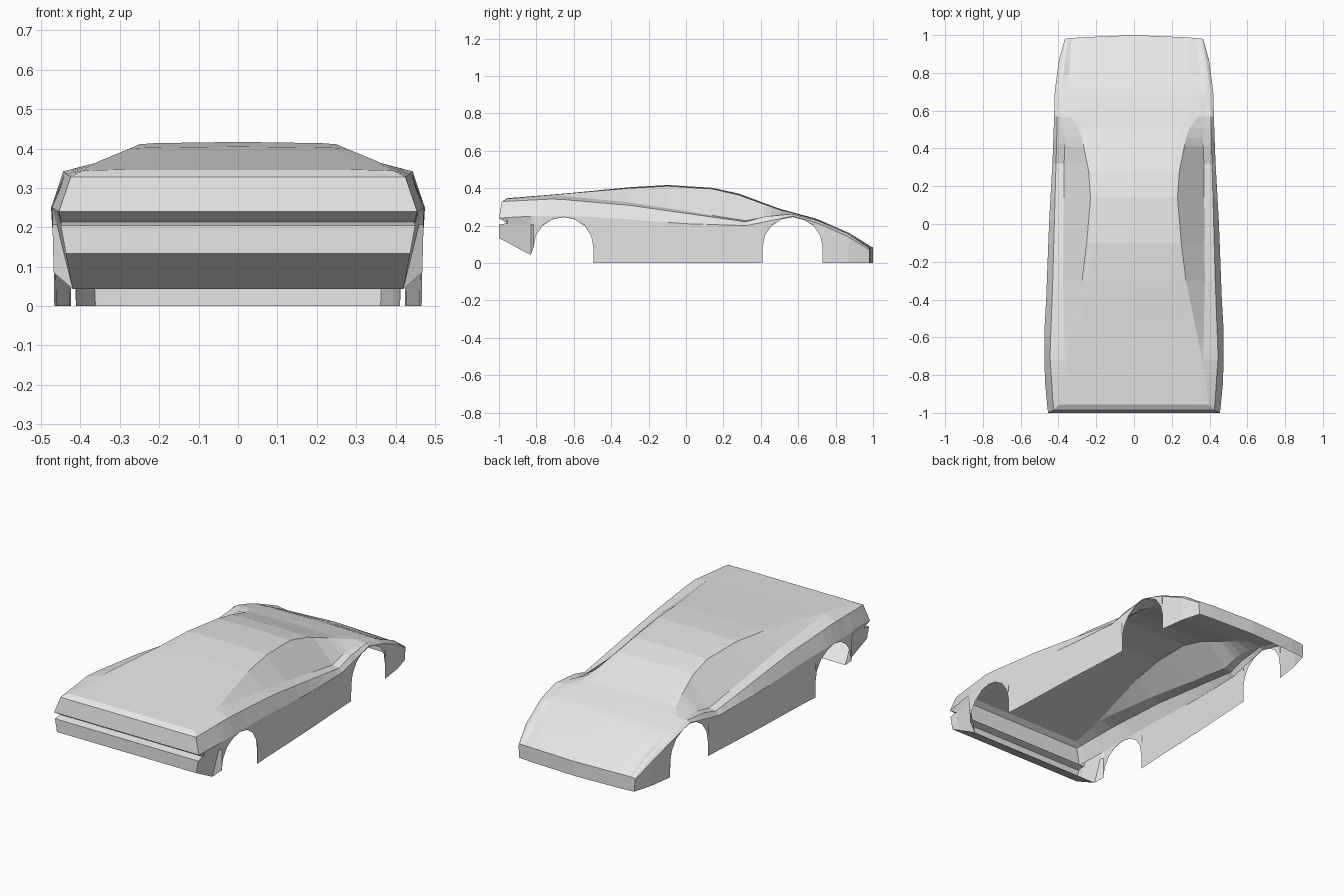
import bpy, bmesh, math
from mathutils import Vector

if "Cube" in bpy.data.objects:
    bpy.data.objects.remove(bpy.data.objects["Cube"], do_unlink=True)

paint = bpy.data.materials.new("light_grey_paint")
paint.use_nodes = True
GREY = (0.8, 0.8, 0.8, 1)
paint.diffuse_color = GREY
paint.node_tree.nodes["Principled BSDF"].inputs["Base Color"].default_value = GREY

# Lengthwise body lines: (y, half width, height)
CROWN = [(-.955, 0, .346), (-.68, 0, .368), (-.3, 0, .405), (-.1, 0, .417), (.14, 0, .402),
         (.28, 0, .372), (.5, 0, .29), (.7, 0, .236), (.87, 0, .162), (.98, 0, .082)]
ROOF_EDGE = [(-.955, .37, .345), (-.7, .358, .366), (-.3, .275, .4), (-.1, .25, .411), (.14, .23, .396),
             (.28, .24, .364), (.5, .285, .284), (.56, .34, .27), (.7, .35, .232), (.98, .33, .08)]
WINDOW_BASE = [(-.955, .395, .344), (-.7, .367, .363), (-.3, .375, .324), (.32, .37, .226),
               (.45, .365, .252), (.55, .385, .265), (.7, .385, .229), (.87, .365, .156), (.98, .35, .079)]
SHOULDER = [(-.955, .428, .33), (-.7, .445, .343), (-.3, .43, .308), (.32, .413, .22),
            (.42, .41, .248), (.57, .407, .262), (.7, .403, .225), (.87, .382, .153), (.98, .362, .077)]
BELT = [(-.955, .46, .243), (-.83, .472, .25), (-.57, .475, .25), (-.4, .465, .24), (0, .45, .21),
        (.32, .432, .2), (.42, .428, .22), (.57, .423, .251), (.7, .42, .215), (.87, .397, .14), (.98, .366, .07)]

REAR_AXLE, FRONT_AXLE, ARCH_R, ARCH_Z = -.655, .57, .16, .085


def on_line(line, y):
    """Half width and height of a body line at y."""
    for (ya, xa, za), (yb, xb, zb) in zip(line, line[1:]):
        if y <= yb + 1e-6:
            t = (y - ya) / (yb - ya)
            return xa + (xb - xa) * t, za + (zb - za) * t
    return line[-1][1:]


def lower_edge(y):
    """Height of the bottom edge: wheel arches, rear valance or sill."""
    for axle in (REAR_AXLE, FRONT_AXLE):
        d = abs(y - axle)
        if d < ARCH_R + 1e-4:
            return ARCH_Z + math.sqrt(max(0, ARCH_R ** 2 - d ** 2))
    if y < REAR_AXLE:
        return .133 - .53 * (y + 1)
    return 0


def section(y):
    """Half cross-section from the crown down to the lower edge."""
    _, top = on_line(CROWN, y)
    ex, ez = on_line(ROOF_EDGE, y)
    bx, bz = on_line(BELT, y)
    low = min(lower_edge(y), bz - .004)
    gz = min(bz - .002, max(low + .001, .207))
    at_tail = y < REAR_AXLE - ARCH_R - .005
    gx = bx - (.012 if at_tail else .001)
    lx = bx - (.32 * (.207 - low) if at_tail else .004)
    pts = [(0, top), (ex * .85, top * .3 + ez * .7 + .001), (ex, ez),
           on_line(WINDOW_BASE, y), on_line(SHOULDER, y), (bx, bz), (gx, gz), (lx, low)]
    bow = (lambda x: .02 * (1 - (x / .366) ** 2)) if y > .97 else (lambda x: 0)
    return [Vector((x, y + bow(x), z)) for x, z in pts]


# Stations, denser around the wheel arches
stations = [-.955, -.83, -.4, -.3, -.1, .02, .14, .28, .32, .79, .87, .98]
for axle in (REAR_AXLE, FRONT_AXLE):
    stations += [axle - ARCH_R * math.cos(math.pi * i / 8) for i in range(9)]
stations += [REAR_AXLE + ARCH_R + .001, FRONT_AXLE - ARCH_R - .001, FRONT_AXLE + ARCH_R + .001]
stations.sort()

bm = bmesh.new()


def face(*verts):
    bm.faces.new(verts)


# Main shell
rows = [[bm.verts.new(p) for p in section(y)] for y in stations]
for r, q in zip(rows, rows[1:]):
    for i in range(len(r) - 1):
        face(r[i], r[i + 1], q[i + 1], q[i])

# Nose panel dropping to the ground line
nose = rows[-1][:6]
drop = [bm.verts.new((v.co.x, v.co.y, 0)) for v in nose[:-1]] + [rows[-1][-1]]
for i in range(5):
    face(nose[i], nose[i + 1], drop[i + 1], drop[i])

# Tail panel, slot and bumper, each strip running out from the centre
crown, _, _, window, shoulder, belt, groove, low = rows[0]
profile = [(.425, -.985, .328), (.455, -1, .24), (.448, -.957, .213),
           (.45, -1, .205), (.437, -1, .133), (.42, -.83, .043)]
outer = [bm.verts.new(p) for p in profile]
inner = [bm.verts.new((0, y, z)) for _, y, z in profile]
lip, tip, slot, bumper_top, bumper_low, valance = outer
for i in range(len(outer) - 1):
    face(inner[i], outer[i], outer[i + 1], inner[i + 1])
face(*rows[0][:4], lip, inner[0])

# Rear corners
face(window, shoulder, lip)
face(shoulder, belt, tip, lip)
face(belt, slot, tip)
face(belt, groove, slot)
face(groove, low, bumper_low, bumper_top)
face(groove, bumper_top, slot)

bmesh.ops.recalc_face_normals(bm, faces=bm.faces)
bm.normal_update()
roof = max(bm.faces, key=lambda f: f.calc_center_median().z)
if roof.normal.z < 0:
    bmesh.ops.reverse_faces(bm, faces=bm.faces)

mesh = bpy.data.meshes.new("car_body")
bm.to_mesh(mesh)
bm.free()
mesh.materials.append(paint)
body = bpy.data.objects.new("car_body", mesh)
bpy.context.collection.objects.link(body)
mirror = body.modifiers.new("mirror", 'MIRROR')
mirror.use_clip = True
mirror.merge_threshold = .0005
